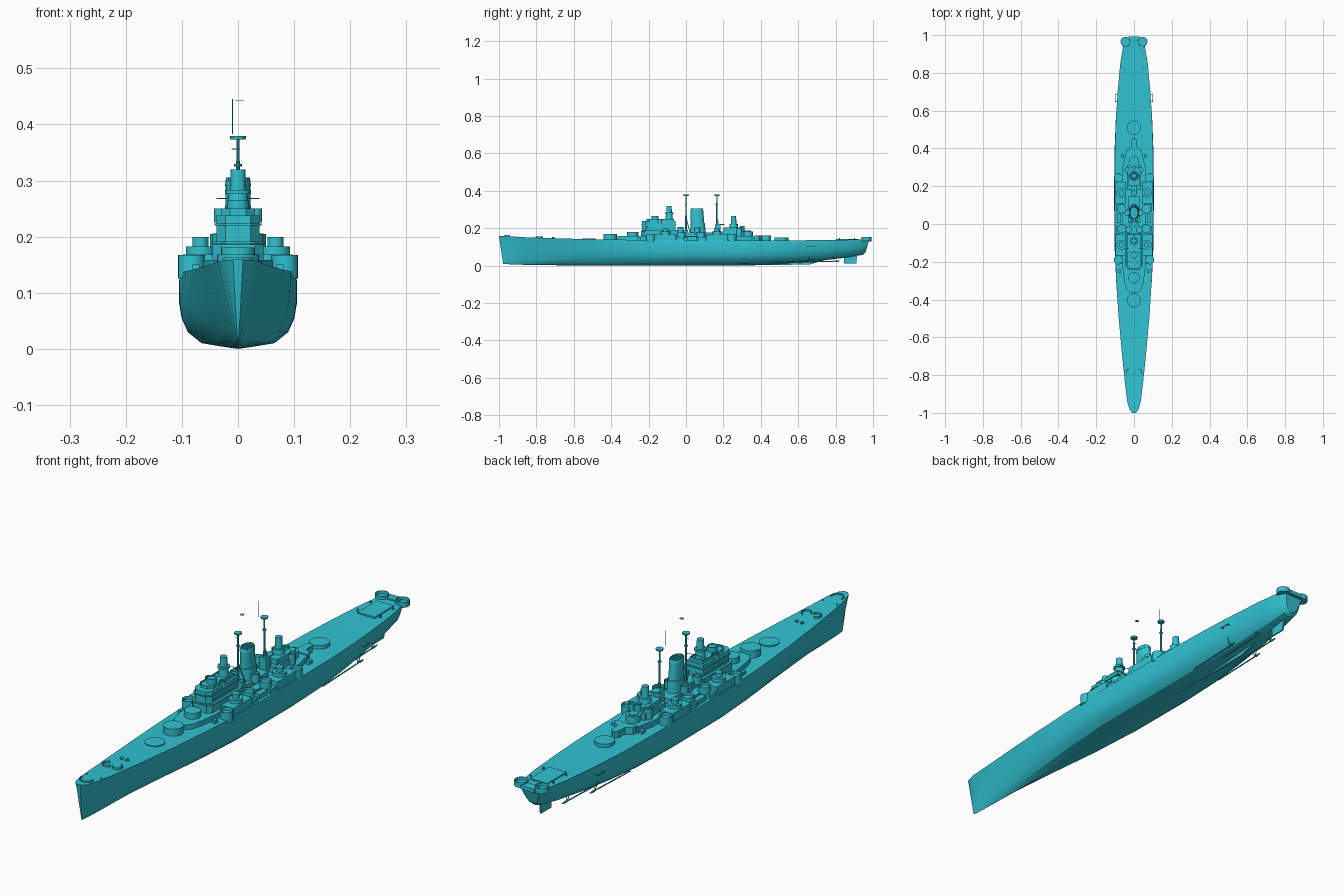
import bpy, bmesh, math
from mathutils import Vector

if "Cube" in bpy.data.objects:
    bpy.data.objects.remove(bpy.data.objects["Cube"])

mat = bpy.data.materials.new("hull_paint")
mat.diffuse_color = (0.03, 0.55, 0.65, 1)
mat.use_nodes = True
mat.node_tree.nodes["Principled BSDF"].inputs["Base Color"].default_value = mat.diffuse_color


def finish(name, bm):
    bmesh.ops.recalc_face_normals(bm, faces=bm.faces)
    me = bpy.data.meshes.new(name)
    bm.to_mesh(me)
    bm.free()
    me.materials.append(mat)
    ob = bpy.data.objects.new(name, me)
    bpy.context.collection.objects.link(ob)
    bpy.context.view_layer.objects.active = ob
    bpy.ops.object.select_all(action='DESELECT')
    ob.select_set(True)
    bpy.ops.object.shade_smooth_by_angle(angle=math.radians(28))
    return ob


def prism(name, pts, z0, z1, top=1.0, rim=0.0, shift=0.0):
    """Vertical prism; top scales the upper outline, rim sinks a floor inside a wall."""
    bm = bmesh.new()
    n = len(pts)
    c = Vector((sum(p[0] for p in pts) / n, sum(p[1] for p in pts) / n))
    lo = [bm.verts.new((x, y, z0)) for x, y in pts]
    hi = [bm.verts.new((c.x + (x - c.x) * top, c.y + (y - c.y) * top + shift, z1)) for x, y in pts]
    for i in range(n):
        j = (i + 1) % n
        bm.faces.new((lo[i], lo[j], hi[j], hi[i]))
    bm.faces.new(lo[::-1])
    cap = bm.faces.new(hi)
    bmesh.ops.recalc_face_normals(bm, faces=bm.faces)
    if rim:
        bmesh.ops.inset_region(bm, faces=[cap], thickness=0.002)
        bmesh.ops.inset_region(bm, faces=[cap], thickness=0.0003)
        for v in cap.verts:
            v.co.z -= rim
    return finish(name, bm)


def sym(name, half, z0, z1, **k):
    return prism(name, half + [(-x, y) for x, y in reversed(half) if x > 0], z0, z1, **k)


def box(name, x, y, w, l, z0, z1, both=False, **k):
    for s in ((1, -1) if both else (1,)):
        prism(name, [(s * x + a * w / 2, y + b * l / 2) for a, b in ((-1, -1), (1, -1), (1, 1), (-1, 1))], z0, z1, **k)


def cyl(name, x, y, r, z0, z1, n=20, both=False, sy=1.0, **k):
    for s in ((1, -1) if both else (1,)):
        prism(name, [(s * x + r * math.cos(2 * math.pi * i / n), y + r * sy * math.sin(2 * math.pi * i / n))
                     for i in range(n)], z0, z1, **k)


def arc_wall(name, x, y, r, a0, a1, z0, z1, both=False):
    for s in ((1, -1) if both else (1,)):
        an = [math.radians(a0 + (a1 - a0) * i / 12) for i in range(13)]
        pts = [(s * (x + r * math.cos(a)), y + r * math.sin(a)) for a in an]
        pts += [(s * (x + (r - .003) * math.cos(a)), y + (r - .003) * math.sin(a)) for a in reversed(an)]
        prism(name, pts, z0, z1)


def rod(name, a, b, r, r2=None, both=False, n=8):
    for s in ((1, -1) if both else (1,)):
        p, q = Vector((s * a[0], a[1], a[2])), Vector((s * b[0], b[1], b[2]))
        bm = bmesh.new()
        bmesh.ops.create_cone(bm, cap_ends=True, segments=n, radius1=r, radius2=r2 or r, depth=(q - p).length)
        bm.transform((q - p).to_track_quat('Z', 'Y').to_matrix().to_4x4())
        bmesh.ops.translate(bm, vec=(p + q) / 2, verts=bm.verts)
        finish(name, bm)


# Hull lofted through stations: y, half beam, keel z, deck z, fineness
stations = [(-1, .009, .010, .159, 1), (-.985, .023, .008, .158, 1), (-.94, .036, .006, .156, 1),
            (-.85, .047, .004, .151, .95), (-.7, .063, .002, .146, .75), (-.5, .082, .001, .141, .45),
            (-.3, .096, 0, .138, .15), (-.1, .104, 0, .136, 0), (.2, .105, 0, .135, 0),
            (.4, .103, .004, .135, .05), (.55, .098, .012, .135, .15), (.7, .088, .024, .136, .25),
            (.85, .074, .042, .138, .35), (.945, .058, .058, .140, .4), (.98, .042, .072, .141, .45)]
full = [(0, 0), (.19, .02), (.62, .075), (.85, .22), (.955, .4), (1, .6), (1, .9), (.975, 1)]
fine = [0, .05, .14, .28, .46, .64, .9, 1]
bm = bmesh.new()
rings = []
for y, w, zk, zd, f in stations:
    ring = []
    for (u, h), v in zip(full, fine):
        x, z = w * (u * (1 - f) + v * f), zk + (zd - zk) * h
        yy = y + (.022 * (1 - h) if y < -.9 else -.02 * (1 - h) if y > .97 else 0)
        ring.append((x, yy, z))
    ring += [(-x, b, c) for x, b, c in ring[:0:-1]]
    rings.append([bm.verts.new(p) for p in ring])
for A, B in zip(rings, rings[1:]):
    for i in range(len(A)):
        j = (i + 1) % len(A)
        bm.faces.new((A[i], A[j], B[j], B[i]))
bm.faces.new(rings[0])
bm.faces.new(rings[-1])
finish("hull", bm)

# Underwater gear: skeg, rudder, shafts, struts, guards
for nm, prof, t in (("skeg", [(.3, .001), (.66, .006), (.76, .034), (.3, .02)], .004),
                    ("rudder", [(.845, .010), (.91, .010), (.915, .062), (.845, .055)], .003)):
    bm = bmesh.new()
    a = [bm.verts.new((t, y, z)) for y, z in prof]
    b = [bm.verts.new((-t, y, z)) for y, z in prof]
    bm.faces.new(a)
    bm.faces.new(b[::-1])
    for i in range(4):
        bm.faces.new((a[i], a[i - 1], b[i - 1], b[i]))
    finish(nm, bm)
for x, y0, y1 in ((.064, .44, .68), (.034, .56, .81)):
    rod("shaft", (x, y0, .016), (x, y1, .024), .0026, both=True)
    rod("strut_inner", (x, y1 - .02, .023), (x - .014, y1 - .02, .058), .0016, both=True)
    rod("strut_outer", (x, y1 - .02, .023), (x + .012, y1 - .02, .062), .0016, both=True)
    rod("propeller_hub", (x, y1 - .012, .024), (x, y1 + .012, .024), .005, .002, both=True)
rod("guard_rail", (.098, .645, .1), (.096, .69, .1), .0015, both=True)
for y in (.65, .685):
    rod("guard_bracket", (.097, y, .1), (.085, y, .1), .0012, both=True)

# Main barbettes
cyl("barbette_front", 0, -.52, .037, .13, .146, n=32)
cyl("barbette_second", 0, -.405, .037, .13, .168, n=32)
cyl("barbette_rear", 0, .51, .037, .13, .149, n=32)

# Bow and stern gun tubs, hatch, deck fittings
arc_wall("bow_tub", 0, -.945, .026, -190, 10, .15, .163)
arc_wall("breakwater_tub", .022, -.785, .02, -160, 80, .142, .157, both=True)
cyl("capstan", .012, -.71, .006, .14, .153, n=10, both=True)
cyl("bollard", .032, -.9, .003, .145, .157, n=8, both=True)
cyl("stern_tub", .045, .965, .026, .132, .153, both=True, rim=.012)
box("stern_platform", 0, .975, .06, .035, .13, .145)
box("hangar_hatch", 0, .862, .075, .12, .13, .1435)
for y in (.82, .9):
    cyl("stern_bollard", .05, y, .003, .135, .147, n=8, both=True)

# First deckhouse and midship houses
sym("deckhouse_front", [(.022, -.365), (.04, -.345), (.052, -.3), (.062, -.22), (.062, .0), (.0, .0)][:5], .13, .158)
sym("deckhouse_mid", [(.062, 0), (.062, .3), (.05, .34), (.046, .375)], .13, .158)
sym("deckhouse_rear", [(.046, .37), (.04, .39), (.016, .405), (.014, .445), (.006, .455)], .13, .162)
cyl("gun_base_front", 0, -.285, .03, .15, .181, n=24)
cyl("gun_base_rear", 0, .33, .028, .15, .183, n=24)
cyl("gun_ring_rear", 0, .33, .018, .18, .187)

# Wing sponsons and secondary gun positions, mirrored
for y in (-.19, .245):
    cyl("sponson_tub", .083, y, .024, .125, .167, both=True, rim=.012)
for y, s in ((-.11, 1), (.165, -1)):
    box("wing_house", .07, y, .056, .115, .13, .168, both=True)
    cyl("wing_gun_base", .067, y, .026, .16, .182, n=24, both=True)
    cyl("wing_gun_ring", .067, y, .014, .18, .199, n=16, both=True)
    cyl("wing_tub", .064, y + s * .085, .024, .15, .178, n=16, both=True, rim=.01)
    box("ready_locker", .085, y + s * .08, .02, .04, .13, .152, both=True)
box("midship_locker", .08, .03, .022, .05, .13, .155, both=True)

# Forward bridge: stacked houses and overhanging platforms
sym("bridge_base", [(.03, -.24), (.045, -.225), (.045, -.03)], .15, .186)
sym("bridge_tower", [(.022, -.235), (.038, -.215), (.038, -.055)], .18, .238)
for z, y0, y1, w in ((.188, -.24, -.04, .048), (.203, -.225, -.06, .043), (.22, -.24, -.05, .042)):
    sym("bridge_deck", [(w * .6, y0), (w, y0 + .022), (w, y1)], z, z + .003)
sym("pilot_house", [(.014, -.21), (.03, -.195), (.03, -.065)], .235, .25, rim=.006)
cyl("bridge_front_director", 0, -.165, .019, .245, .265, n=16, rim=.004)
cyl("lookout_tub", .03, -.14, .013, .225, .25, n=12, both=True, rim=.006)
cyl("director_column", 0, -.09, .02, .24, .283, n=16, top=.85)
cyl("director_collar", 0, -.09, .023, .276, .283, n=16)
cyl("director_head", 0, -.09, .0145, .28, .32, n=16, top=.9)
rod("signal_yard", (0, -.06, .268), (.038, -.05, .268), .0012, both=True)
box("bridge_rear_house", 0, -.02, .05, .06, .15, .19)
cyl("bridge_rear_tub", .028, -.03, .017, .175, .206, n=14, both=True, rim=.008)

# Funnel with cap and grating
box("funnel_house", 0, .075, .064, .14, .15, .178)
cyl("funnel_base", 0, .063, .029, .17, .225, n=24, sy=1.45, top=.92)
cyl("funnel", 0, .062, .0235, .22, .295, n=24, sy=1.55, top=.93, shift=-.004)
cyl("funnel_cap", 0, .058, .0235, .29, .305, n=24, sy=1.5, top=.9, rim=.008)
for i in range(4):
    box("funnel_grating", 0, .035 + i * .015, .034, .004, .299, .304)
cyl("funnel_side_tub", .034, .06, .016, .17, .205, n=14, both=True, rim=.007)

# Masts with platforms, yards and detached aerials
for y, base in ((0.0, .18), (.165, .17)):
    rod("mast", (0, y, base), (0, y, .378), .005, .0028, n=10)
    cyl("mast_platform", 0, y, .0135, .373, .379, n=12, top=1.1)
    cyl("mast_crosstree", 0, y, .007, .325, .329, n=10)
    for s in (-1, 1):
        rod("mast_leg", (s * .018, y + .02, base), (0, y, .26), .0018)
rod("mast_yard", (-.012, 0, .356), (.004, 0, .356), .001)
rod("aerial_pole", (-.01, .145, .383), (-.01, .145, .445), .0007, n=5)
cyl("aerial_disc", .003, .022, .008, .4415, .4425, n=10)
box("main_mast_platform", 0, .185, .03, .04, .217, .222)
box("main_mast_house", 0, .17, .03, .03, .17, .22)

# After superstructure and director
box("rear_house", 0, .245, .076, .13, .15, .182)
sym("rear_house_upper", [(.03, .2), (.034, .28), (.022, .3)], .18, .203)
cyl("rear_director_base", 0, .255, .024, .2, .222, n=16, top=.9)
cyl("rear_director", 0, .255, .015, .22, .266, n=16, top=.85)
cyl("rear_tub", .034, .285, .016, .155, .2, n=14, both=True, rim=.008)
cyl("rear_lookout", 0, .3, .012, .18, .212, n=12, rim=.006)
box("deck_vent", .075, -.25, .012, .02, .13, .15, both=True)
box("deck_hatch", .06, .36, .014, .02, .13, .148, both=True)
